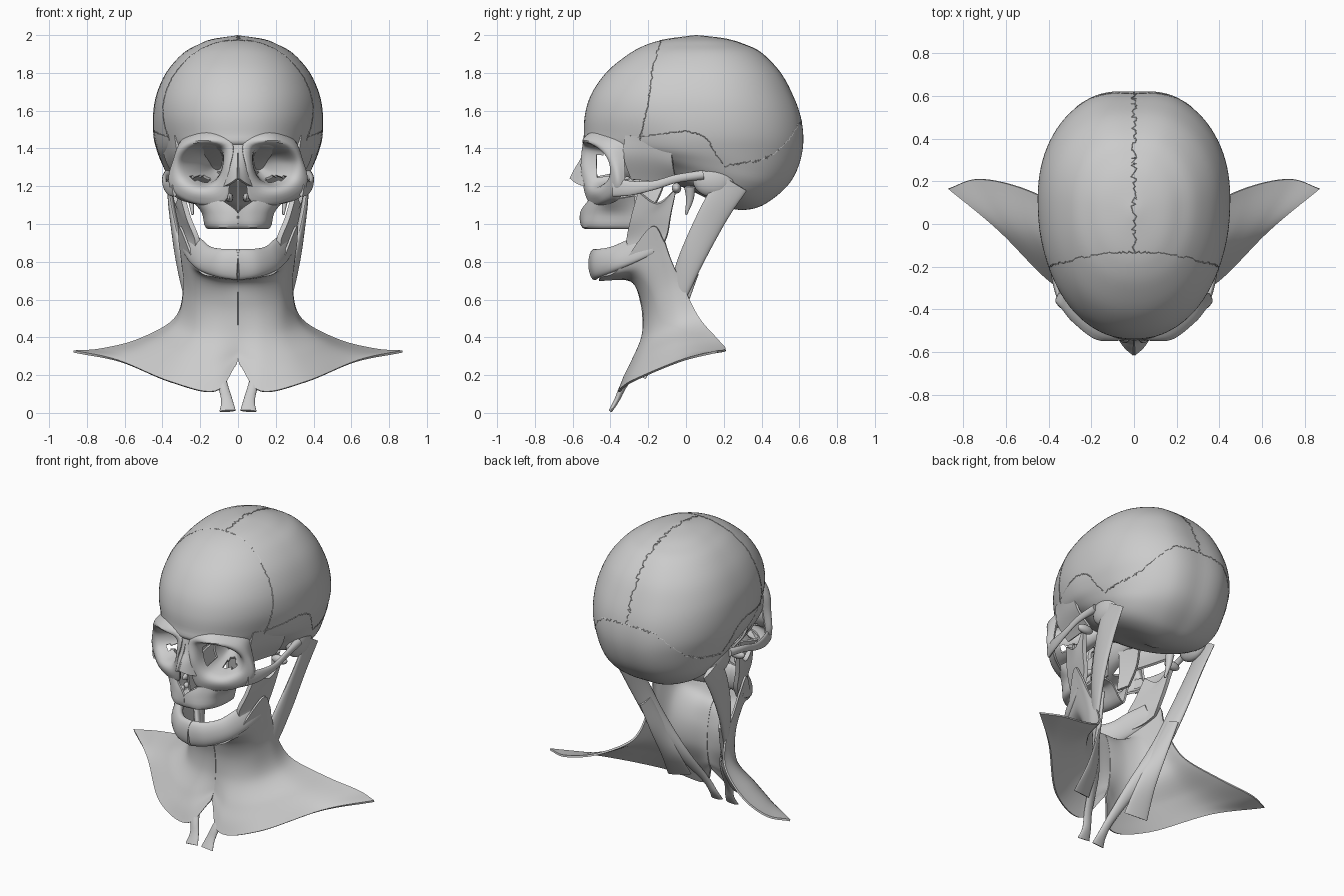
import bpy, bmesh, math, random
from mathutils import Vector as V
from mathutils.bvhtree import BVHTree

random.seed(4)


def spline(pts, n, closed=False):
    """Catmull-Rom points through pts."""
    pts = [V(p) for p in pts]
    m, out = len(pts), []
    for i in range(m if closed else m - 1):
        if closed:
            a, b, c, d = (pts[(i + k) % m] for k in (-1, 0, 1, 2))
        else:
            b, c = pts[i], pts[i + 1]
            a = pts[i - 1] if i else b * 2 - c
            d = pts[i + 2] if i + 2 < m else c * 2 - b
        for k in range(n):
            t = k / n
            out.append(0.5 * (2 * b + (c - a) * t + (2 * a - 5 * b + 4 * c - d) * t * t
                              + (3 * b - a - 3 * c + d) * t ** 3))
    return out if closed else out + [pts[-1]]


def skin(name, rows, nu=6, nv=6, closed=False, thick=0.0, mirror=True, drop=None, caps=False):
    """Smooth surface through rows of control points."""
    rows = [spline(r, nu, closed) for r in rows]
    cols = [spline(c, nv) for c in zip(*rows)]
    bm = bmesh.new()
    vs = [[bm.verts.new(p) for p in c] for c in cols]
    nc, nr = len(vs), len(vs[0])
    for i in range(nc if closed else nc - 1):
        a, b = vs[i], vs[(i + 1) % nc]
        for j in range(nr - 1):
            f = (a[j], b[j], b[j + 1], a[j + 1])
            if not (drop and drop(sum((v.co for v in f), V()) / 4)):
                bm.faces.new(f)
    if caps:
        bm.faces.new([c[0] for c in vs])
        bm.faces.new([c[-1] for c in vs])
    bmesh.ops.recalc_face_normals(bm, faces=bm.faces)
    return finish(name, bm, thick, mirror)


def finish(name, bm, thick=0.0, mirror=True):
    me = bpy.data.meshes.new(name)
    bm.to_mesh(me)
    bm.free()
    ob = bpy.data.objects.new(name, me)
    bpy.context.collection.objects.link(ob)
    if thick:
        s = ob.modifiers.new("thickness", 'SOLIDIFY')
        s.thickness, s.offset = thick, 0
    if mirror:
        ob.modifiers.new("mirror", 'MIRROR').use_mirror_merge = False
    return ob


def strap(name, path, n=6):
    """Oval strap: (point, half width, half thickness, width direction)."""
    rings = []
    for i, (p, w, t, d) in enumerate(path):
        tan = (V(path[min(i + 1, len(path) - 1)][0]) - V(path[max(i - 1, 0)][0])).normalized()
        wd = V(d) - tan * tan.dot(V(d))
        wd.normalize()
        td = tan.cross(wd)
        rings.append([V(p) + wd * w * math.cos(a) + td * t * math.sin(a)
                      for a in (k * math.tau / 10 for k in range(10))])
    return skin(name, rings, 3, n, closed=True, caps=True)


def blob(name, loc, size, mirror=True):
    bm = bmesh.new()
    bmesh.ops.create_uvsphere(bm, u_segments=20, v_segments=12, radius=1)
    for v in bm.verts:
        v.co = V(loc) + V([v.co[i] * size[i] for i in range(3)])
    return finish(name, bm, 0, mirror)


# Braincase: tilted horizontal rings (front y, front z, back y, back z, half width)
def ring(yf, zf, yb, zb, hw):
    yc, pts = yf + 0.57 * (yb - yf), []
    for k in range(32):
        a = k * math.tau / 32
        c, s = math.cos(a), math.sin(a)
        e = 2 / 2.15
        x = hw * math.copysign(abs(c) ** e, c)
        q = math.copysign(abs(s) ** e, s)
        y = yc + min(q * 1.035, 1) * (yb - yc) if q > 0 else yc + q * (yc - yf)
        z = zf + (zb - zf) * (y - yf) / (yb - yf)
        pinch = max(0, min(1, (1.6 - z) / 0.2)) * max(0, min(1, (-0.05 - y) / 0.2))
        pts.append((x * (1 - 0.06 * pinch), y, z))
    return pts


cranium = skin("cranium", [ring(*r) for r in (
    (.045, 1.998, .065, 1.998, .008), (-.12, 1.975, .21, 1.98, .14), (-.22, 1.945, .31, 1.95, .215),
    (-.31, 1.895, .40, 1.905, .295), (-.42, 1.805, .50, 1.80, .38), (-.50, 1.69, .565, 1.68, .432),
    (-.535, 1.58, .605, 1.57, .45), (-.54, 1.48, .62, 1.46, .447), (-.535, 1.42, .61, 1.36, .427),
    (-.42, 1.395, .575, 1.26, .40), (-.26, 1.34, .52, 1.185, .37), (-.16, 1.27, .44, 1.12, .32),
    (-.08, 1.22, .37, 1.085, .24), (.02, 1.18, .28, 1.075, .13), (.12, 1.13, .16, 1.10, .01))],
    3, 4, closed=True, mirror=False, caps=True)

# Sutures: jagged fine lines lying on the braincase
bm = bmesh.new()
bm.from_mesh(cranium.data)
tree = BVHTree.FromBMesh(bm)
bm.free()


def suture(name, pts, jag, mirror=True):
    cu = bpy.data.curves.new(name, 'CURVE')
    cu.dimensions, cu.bevel_depth, cu.bevel_resolution = '3D', .002, 0
    path = spline(pts, 16)
    sp = cu.splines.new('POLY')
    sp.points.add(len(path) - 1)
    for q, p in zip(sp.points, path):
        j = V([random.uniform(-jag, jag) for _ in range(3)])
        q.co = (*tree.find_nearest(p + j)[0], 1)
    ob = bpy.data.objects.new(name, cu)
    bpy.context.collection.objects.link(ob)
    if mirror:
        ob.modifiers.new("mirror", 'MIRROR')


suture("coronal_suture", [(0, -.13, 1.97), (.15, -.14, 1.95), (.3, -.17, 1.83), (.37, -.19, 1.68),
                          (.39, -.23, 1.52), (.37, -.25, 1.44)], .006)
suture("sagittal_suture", [(0, -.13, 1.97), (0, .1, 2), (0, .3, 1.95), (0, .45, 1.86), (0, .56, 1.7),
                           (0, .61, 1.55)], .014, False)
suture("lambdoid_suture", [(0, .62, 1.55), (.2, .6, 1.52), (.31, .5, 1.4), (.37, .42, 1.34),
                           (.4, .3, 1.32), (.41, .2, 1.3)], .008)
suture("squamous_suture", [(.37, -.26, 1.46), (.42, -.1, 1.48), (.44, 0, 1.49), (.44, .1, 1.46),
                           (.43, .15, 1.38), (.41, .2, 1.31)], .004)

# Eye socket: funnel, rim, and the surrounding brow / cheek
rim = [(.08, -.50, 1.40), (.17, -.51, 1.43), (.26, -.45, 1.40), (.305, -.395, 1.33),
       (.29, -.40, 1.24), (.21, -.46, 1.19), (.12, -.49, 1.21), (.075, -.50, 1.30)]
mid = [(.14 + (x - .19) * .55, -.28, 1.31 + (z - 1.31) * .6) for x, y, z in rim]
apex = [(.10 + (x - .19) * .12, -.13, 1.31 + (z - 1.31) * .12) for x, y, z in rim]
outer = [(.04, -.54, 1.42), (.17, -.525, 1.455), (.29, -.43, 1.425), (.335, -.385, 1.34),
         (.355, -.37, 1.22), (.25, -.44, 1.13), (.075, -.515, 1.13), (.05, -.55, 1.29)]
back = [(.04, -.50, 1.45), (.16, -.46, 1.50), (.28, -.34, 1.46), (.318, -.33, 1.37),
        (.345, -.33, 1.175), (.24, -.395, 1.115), (.09, -.48, 1.11), (.055, -.53, 1.29)]
skin("eye_socket", [apex, mid, rim, outer, back], 6, 6, closed=True, thick=.014,
     drop=lambda c: (c.x < .1 and -.47 < c.y < -.37 and 1.23 < c.z < 1.37)
     or (.15 < c.x < .25 and c.z < 1.25 and -.38 < c.y < -.27))
# Temple wall behind the socket
skin("temple_wall", [[(.33, -.32, 1.47), (.375, -.2, 1.46), (.40, -.08, 1.43)],
                     [(.31, -.33, 1.36), (.345, -.2, 1.35), (.37, -.07, 1.32)],
                     [(.26, -.29, 1.24), (.28, -.18, 1.23), (.30, -.05, 1.22)]], thick=.014)

# Nose bones, septum and conchae
skin("nasal_bone", [[(0, -.53, 1.42), (.03, -.53, 1.42), (.07, -.50, 1.41)],
                    [(0, -.55, 1.35), (.03, -.54, 1.34), (.07, -.50, 1.34)],
                    [(0, -.585, 1.29), (.035, -.56, 1.28), (.075, -.50, 1.28)],
                    [(0, -.612, 1.24), (.045, -.57, 1.21), (.09, -.50, 1.19)]], thick=.014)
skin("nasal_septum", [[(0, -.50, 1.07), (0, -.24, 1.08)], [(0, -.53, 1.24), (0, -.24, 1.3)]],
     thick=.012, mirror=False)
blob("nasal_concha", (.045, -.42, 1.14), (.02, .09, .025))

# Upper jaw: outer face, gum edge and palate
skin("maxilla", [
    [(.075, -.515, 1.12), (.12, -.495, 1.13), (.19, -.455, 1.13), (.24, -.40, 1.13), (.20, -.27, 1.15)],
    [(0, -.555, 1.06), (.085, -.525, 1.06), (.155, -.47, 1.06), (.185, -.38, 1.06), (.18, -.28, 1.06)],
    [(0, -.545, .985), (.08, -.53, .985), (.14, -.47, .985), (.165, -.38, .985), (.165, -.29, .985)],
    [(0, -.48, .99), (.06, -.47, .99), (.105, -.42, .99), (.12, -.36, .99), (.125, -.28, .99)],
    [(0, -.43, 1.06), (.03, -.41, 1.06), (.05, -.37, 1.06), (.06, -.33, 1.06), (.06, -.27, 1.06)],
    [(0, -.42, 1.07), (0, -.40, 1.07), (0, -.37, 1.07), (0, -.33, 1.07), (0, -.26, 1.07)]], 5, 4, thick=.012)
for i, (x, y) in enumerate([(.035, -.52), (.10, -.485), (.13, -.43), (.145, -.37), (.148, -.32)]):
    blob(f"upper_tooth_{i}", (x, y, .995), (.017, .02, .022))

# Cheek arch and skull base details
up = (0, 0, 1)
strap("cheek_arch", [((.335, -.385, 1.195), .05, .014, up), ((.365, -.29, 1.19), .038, .013, up),
                     ((.385, -.17, 1.205), .024, .012, up), ((.388, -.05, 1.24), .022, .014, up),
                     ((.37, .09, 1.26), .025, .025, up)])
blob("mastoid_process", (.335, .15, 1.235), (.05, .115, .095))
strap("styloid_process", [((.26, .02, 1.2), .03, .025, (0, 1, 0)), ((.25, .02, 1.13), .02, .016, (0, 1, 0)),
                          ((.24, .0, 1.05), .006, .006, (0, 1, 0))])
skin("pterygoid_plate", [[(.10, -.27, 1.03), (.13, -.20, 1.04)], [(.10, -.25, 1.15), (.14, -.14, 1.15)],
                         [(.09, -.24, 1.28), (.13, -.10, 1.26)]], thick=.02)

# Lower jaw: tooth-bearing body and ramus
strap("mandible_body", [((-.004, -.485, .785), .083, .033, (0, 0, 1)), ((.09, -.46, .793), .076, .033, (-.15, 0, 1)),
                        ((.17, -.385, .815), .07, .032, (-.3, 0, 1)),
                        ((.22, -.29, .855), .07, .026, (-.35, 0, 1)),
                        ((.267, -.18, .90), .06, .018, (-.2, 0, 1))])
skin("mandible_ramus", [[(.23, -.28, .81), (.26, -.21, .83), (.28, -.14, .86)],
                        [(.215, -.31, .91), (.26, -.20, .93), (.288, -.10, .94)],
                        [(.26, -.29, 1.03), (.29, -.19, 1.04), (.315, -.08, 1.05)],
                        [(.30, -.25, 1.17), (.32, -.15, 1.11), (.34, -.05, 1.19)]], thick=.026)
blob("jaw_condyle", (.335, -.05, 1.19), (.055, .025, .028))

# Broad thin neck muscle fanning from chin and jaw to shoulder
skin("neck_sheet_muscle", [
    [(.001, -.46, .705), (.12, -.445, .725), (.21, -.355, .765), (.305, -.185, .985), (.308, -.11, .90)],
    [(.001, -.29, .70), (.13, -.29, .71), (.235, -.24, .75), (.29, -.13, .83), (.295, -.075, .80)],
    [(.001, -.235, .58), (.13, -.22, .58), (.23, -.17, .60), (.278, -.08, .64), (.285, -.005, .65)],
    [(.001, -.225, .44), (.13, -.22, .42), (.24, -.165, .43), (.32, -.05, .465), (.335, .075, .495)],
    [(.001, -.24, .33), (.14, -.28, .28), (.31, -.22, .30), (.46, -.05, .36), (.53, .17, .385)],
    [(.002, -.255, .29), (.13, -.325, .19), (.335, -.26, .225), (.56, -.04, .305), (.73, .21, .335)],
    [(.006, -.27, .26), (.12, -.355, .115), (.36, -.29, .165), (.63, -.03, .275), (.87, .165, .325)]],
    8, 7, thick=.012)

# Side neck muscle with its two lower heads
strap("side_neck_muscle", [((.36, .25, 1.22), .085, .014, (0, 1, .3)), ((.345, .15, 1.06), .078, .02, (0, 1, .2)),
                           ((.305, .03, .82), .068, .024, (.2, 1, 0)), ((.245, -.06, .60), .055, .022, (.6, 1, 0)),
                           ((.15, -.18, .36), .04, .02, (1, .5, 0)), ((.085, -.32, .16), .027, .018, (1, .1, 0)),
                           ((.06, -.365, .07), .03, .014, (1, 0, 0)), ((.055, -.40, .01), .043, .01, (1, 0, 0))])
strap("side_neck_muscle_outer_head", [((.28, .02, .75), .05, .018, (.2, 1, 0)), ((.235, -.05, .55), .05, .016, (.6, 1, 0)),
                                      ((.205, -.13, .36), .055, .012, (1, .5, 0)),
                                      ((.21, -.235, .19), .075, .009, (1, .35, 0))])

# Bake modifiers and shade smooth with sharp borders
bpy.ops.object.select_all(action='SELECT')
bpy.context.view_layer.objects.active = cranium
bpy.ops.object.convert(target='MESH')
bpy.ops.object.shade_smooth_by_angle(angle=math.radians(40))
